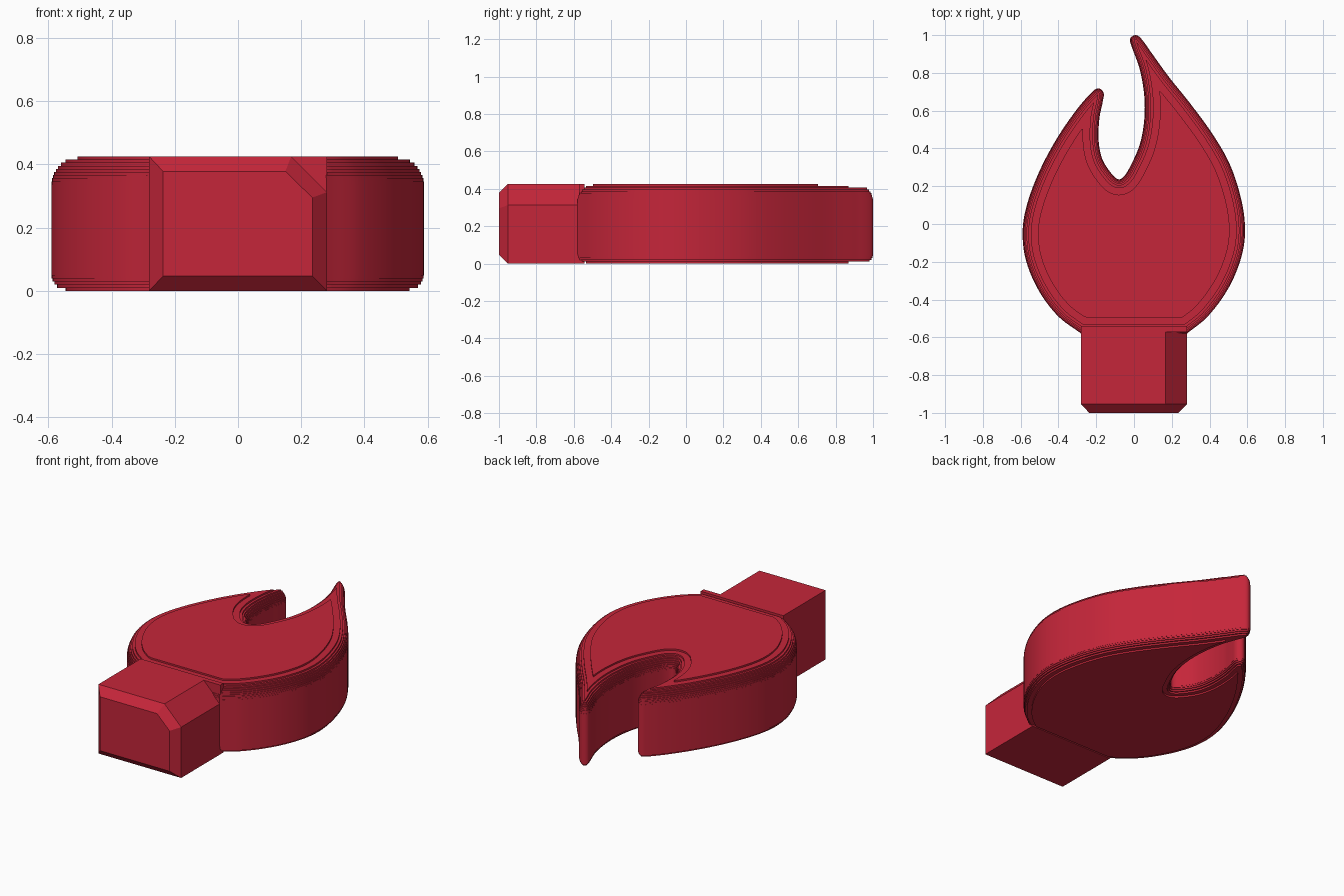
import bpy, bmesh, math
from mathutils import Vector
from mathutils.geometry import interpolate_bezier, intersect_point_line

if "Cube" in bpy.data.objects:
    bpy.data.objects.remove(bpy.data.objects["Cube"])

red = bpy.data.materials.new("flame red")
red.diffuse_color = (0.56, 0.019, 0.042, 1)
red.use_nodes = True
red.node_tree.nodes["Principled BSDF"].inputs["Base Color"].default_value = red.diffuse_color
TOP = 0.425


def make_object(name, verts, faces):
    mesh = bpy.data.meshes.new(name)
    mesh.from_pydata(verts, [], faces)
    bm = bmesh.new()
    bm.from_mesh(mesh)
    bmesh.ops.remove_doubles(bm, verts=bm.verts, dist=1e-5)
    bmesh.ops.recalc_face_normals(bm, faces=bm.faces)
    bm.to_mesh(mesh)
    bm.free()
    mesh.materials.append(red)
    obj = bpy.data.objects.new(name, mesh)
    bpy.context.collection.objects.link(obj)
    return obj


# Flame outline, counter-clockwise from the right end of its flat base
KEYS = [(0.28, -0.58), (0.39, -0.49), (0.5, -0.34), (0.567, -0.18), (0.588, -0.04),
        (0.57, 0.12), (0.51, 0.31), (0.42, 0.47), (0.3, 0.635), (0.18, 0.785),
        (0.09, 0.91), (0.035, 0.985), (0.008, 1.0), (-0.02, 0.982), (-0.016, 0.95),
        (0.03, 0.82), (0.054, 0.68), (0.054, 0.55), (0.03, 0.42), (-0.02, 0.305),
        (-0.055, 0.25), (-0.083, 0.237), (-0.12, 0.268), (-0.168, 0.345),
        (-0.187, 0.44), (-0.183, 0.56), (-0.165, 0.65), (-0.161, 0.695),
        (-0.185, 0.718), (-0.215, 0.705), (-0.3, 0.61), (-0.41, 0.45), (-0.505, 0.27),
        (-0.57, 0.09), (-0.59, -0.05), (-0.57, -0.2), (-0.5, -0.36), (-0.4, -0.49),
        (-0.28, -0.58)]


def smooth_outline(keys, steps=8):
    pts = [Vector(k) for k in keys]
    last = len(pts) - 1
    tangents = [(pts[min(i + 1, last)] - pts[max(i - 1, 0)]).normalized()
                for i in range(last + 1)]
    out = []
    for i in range(last):
        reach = (pts[i + 1] - pts[i]).length / 3
        out += interpolate_bezier(pts[i], pts[i] + tangents[i] * reach,
                                  pts[i + 1] - tangents[i + 1] * reach,
                                  pts[i + 1], steps + 1)[:-1]
    # straight base
    out += [pts[last].lerp(pts[0], i / 30) for i in range(30)]
    return [Vector((p[0], p[1])) for p in out]


outline = smooth_outline(KEYS)
N = len(outline)


def edge_distance(p):
    best = 9.0
    for i in range(N):
        a, b = outline[i - 1], outline[i]
        ab = b - a
        t = max(0.0, min(1.0, (p - a).dot(ab) / ab.length_squared))
        best = min(best, (p - a - ab * t).length)
    return best


def inset(d):
    """Inset the outline by d; points past a thin tip collapse onto its cusp."""
    if d == 0:
        return outline
    moved, keep = [], []
    for i, p in enumerate(outline):
        t = (outline[(i + 1) % N] - outline[i - 1]).normalized()
        q = p + Vector((-t.y, t.x)) * d
        moved.append(q)
        keep.append(edge_distance(q) >= d - 0.0008)
    result = list(moved)
    for i in range(N):
        if not keep[i]:
            a = next(j for j in range(i - 1, i - N, -1) if keep[j % N])
            b = next(j for j in range(i + 1, i + N) if keep[j % N])
            result[i] = (moved[a % N] + moved[b % N]) / 2
    return result


# Stepped rounding: (inset, low z, high z) for every layer
def rounding(radius, count):
    return [radius * (1 - math.sqrt(1 - (i / count) ** 2)) for i in range(1, count + 1)]


H = 0.0098
low, high = rounding(0.045, 5), rounding(0.082, 9)
layers = [(d, (4 - i) * H, (5 - i) * H) for i, d in reversed(list(enumerate(low)))]
layers.append((0, 5 * H, TOP - 9 * H))
layers += [(d, TOP - (9 - i) * H, TOP - (8 - i) * H) for i, d in enumerate(high)]

verts, faces = [], []
for d, z0, z1 in layers:
    loop = inset(d)
    for z in (z0, z1):
        verts += [(p.x, p.y, z) for p in loop]
rings = len(layers) * 2
for r in range(rings - 1):
    for i in range(N):
        j = (i + 1) % N
        faces.append((r * N + i, r * N + j, (r + 1) * N + j, (r + 1) * N + i))
faces.append(tuple(range(N))[::-1])
faces.append(tuple(range((rings - 1) * N, rings * N)))
flame = make_object("flame_body", verts, faces)
bpy.context.view_layer.objects.active = flame
flame.select_set(True)
bpy.ops.object.shade_smooth_by_angle(angle=math.radians(30))


# Loft matching (x, z) profiles along y
def loft(name, sections):
    n = len(sections[0][1])
    v = [(x, y, z) for y, prof in sections for x, z in prof]
    f = [(s * n + i, s * n + (i + 1) % n, (s + 1) * n + (i + 1) % n, (s + 1) * n + i)
         for s in range(len(sections) - 1) for i in range(n)]
    f += [tuple(range(n)), tuple(range((len(sections) - 1) * n, len(sections) * n))]
    return make_object(name, v, f)


# Stem block: bevelled front face, one cut-off top corner
front = [(-0.237, 0.047), (0.235, 0.047), (0.235, 0.295), (0.15, 0.378), (-0.237, 0.378)]
block = [(-0.281, 0), (0.281, 0), (0.281, 0.312), (0.168, TOP), (-0.281, TOP)]
loft("stem_block", [(-1.0, front), (-0.953, block), (-0.573, block)])

# Full rectangular collar joining stem and flame
collar = [(-0.281, 0), (0.281, 0), (0.281, TOP), (-0.281, TOP)]
loft("stem_collar", [(-0.573, collar), (-0.543, collar)])
